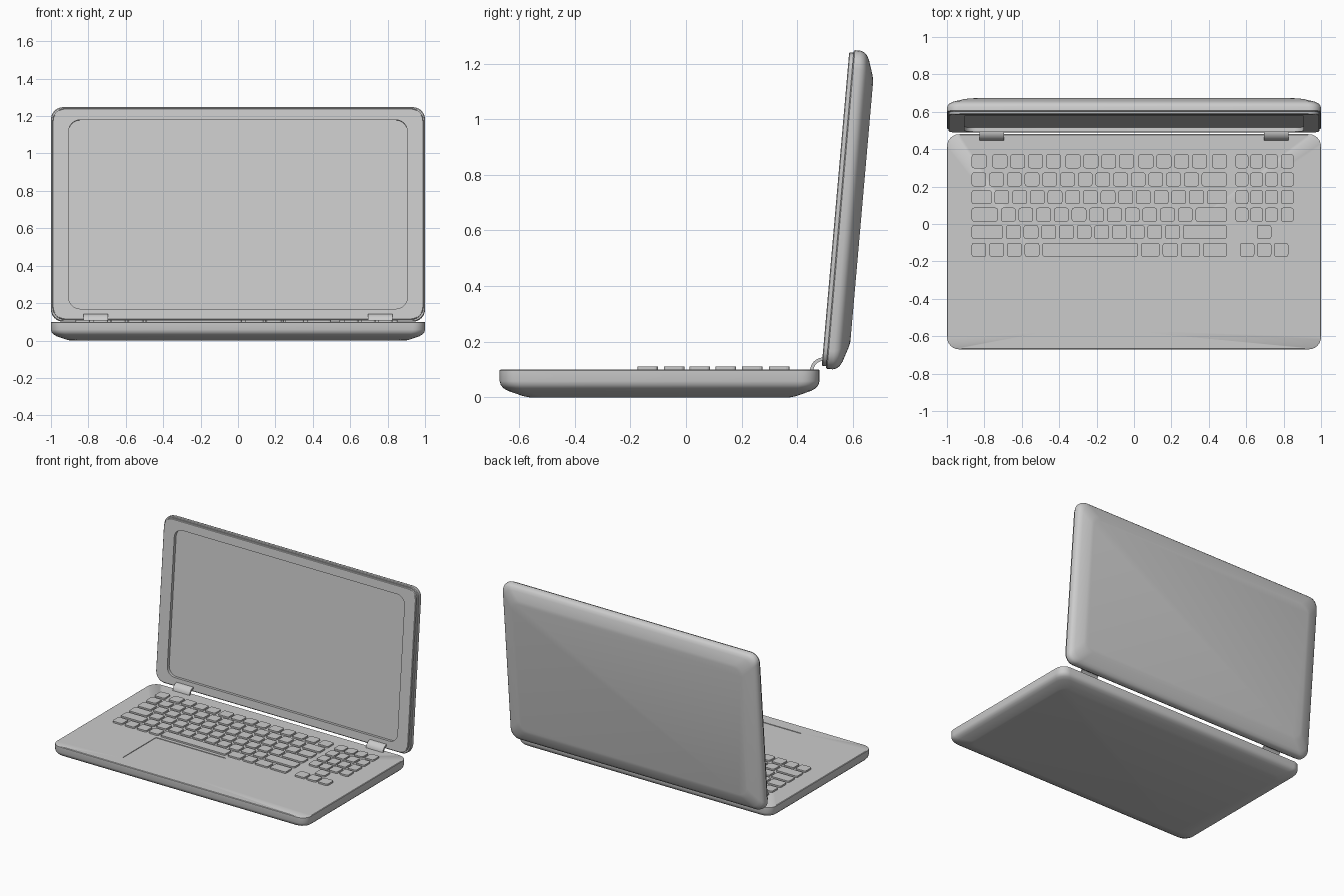
import bpy, bmesh, math
from mathutils import Vector

if "Cube" in bpy.data.objects:
    bpy.data.objects.remove(bpy.data.objects["Cube"])


def rounded_rect(hx, hy, r, z, cx=0, cy=0, seg=6):
    pts = []
    for i, (sx, sy) in enumerate([(1, 1), (-1, 1), (-1, -1), (1, -1)]):
        for k in range(seg + 1):
            a = math.pi / 2 * (i + k / seg)
            pts.append(Vector((cx + sx * (hx - r) + r * math.cos(a),
                               cy + sy * (hy - r) + r * math.sin(a), z)))
    return pts


def loft(bm, rings):
    loops = [[bm.verts.new(p) for p in ring] for ring in rings]
    for a, b in zip(loops, loops[1:]):
        for i in range(len(a)):
            j = (i + 1) % len(a)
            bm.faces.new((a[i], a[j], b[j], b[i]))
    bm.faces.new(loops[0][::-1])
    bm.faces.new(loops[-1])


def finish(bm, name, smooth=True):
    bmesh.ops.recalc_face_normals(bm, faces=bm.faces)
    me = bpy.data.meshes.new(name)
    bm.to_mesh(me)
    bm.free()
    ob = bpy.data.objects.new(name, me)
    bpy.context.collection.objects.link(ob)
    if smooth:
        bpy.ops.object.select_all(action='DESELECT')
        ob.select_set(True)
        bpy.context.view_layer.objects.active = ob
        bpy.ops.object.shade_smooth_by_angle(angle=math.radians(30))
    return ob


HX, HY = 1.0, 0.575
# inset and height of the tapered shell, shared by base and lid
SHELL = [(.105, 0), (.085, .004), (.03, .023), (.013, .033), (.004, .044), (0, .058)]


def shell_rings(profile, scale=1):
    return [rounded_rect(HX - d, HY - d, .065, z * scale) for d, z in profile]


# base with shallow trackpad recess
bm = bmesh.new()
pad = (.275, .19, .01)
loft(bm, shell_rings(SHELL + [(0, .097), (.004, .1)]) + [
    rounded_rect(*pad, .1, -.23, -.295),
    rounded_rect(*pad, .096, -.23, -.295)])
base = finish(bm, "base")
base.location.y = -.095

# lid with stepped bezel and recessed screen
bm = bmesh.new()
screen = (.905, .507, .06)
loft(bm, shell_rings(SHELL + [(0, .079), (.003, .083), (.009, .083),
                              (.009, .097), (.012, .1)], .95) + [
    rounded_rect(*screen, .095, 0, -.002),
    rounded_rect(*screen, .073, 0, -.002)])
lid = finish(bm, "lid")
lid.location = (0, .632, .6685)
lid.rotation_euler.x = math.radians(85)

# keyboard
bm = bmesh.new()
LEFT, RIGHT, GAP, KEY, DEPTH = -.868, .497, .0166, .078, .074
ROWS = [.335, .238, .143, .05, -.043, -.138]


def key(x, w, y):
    loft(bm, [rounded_rect(w / 2, DEPTH / 2, .012, z, x + w / 2, y, 3) for z in (.098, .111)])


def key_row(y, widths):
    x = LEFT
    for w in widths:
        key(x, w, y)
        x += w + GAP
    if RIGHT - x > .02:
        key(x, RIGHT - x, y)


for start, count in [(-.868, 1), (-.757, 4), (-.366, 4), (.024, 4), (.417, 1)]:
    for i in range(count):
        key(start + i * .0955, .08, ROWS[0])
key_row(ROWS[1], [KEY] * 13)
key_row(ROWS[2], [.106] + [KEY] * 12)
key_row(ROWS[3], [.14] + [KEY] * 11)
key_row(ROWS[4], [.167] + [KEY] * 10)
key_row(ROWS[5], [KEY] * 4 + [.51, .1, .08, .103])
# number pad and arrow keys
for y in ROWS[:4]:
    for x in (.543, .622, .701, .785):
        key(x, .068, y)
key(.657, .077, ROWS[4])
for x in (.566, .657, .748):
    key(x, .077, ROWS[5])
finish(bm, "keyboard", smooth=False)

# curved hinge straps
for side, name in ((-1, "hinge_left"), (1, "hinge_right")):
    bm = bmesh.new()
    arc = [math.pi - math.pi / 2 * k / 8 for k in range(9)]
    prof = [(.494 + .048 * math.cos(a), .095 + .048 * math.sin(a)) for a in arc] + [(.505, .143), (.505, .131)]
    prof += [(.494 + .036 * math.cos(a), .095 + .036 * math.sin(a)) for a in reversed(arc)]
    face = bm.faces.new([bm.verts.new((side * .76 - .066, y, z)) for y, z in prof])
    ext = bmesh.ops.extrude_face_region(bm, geom=[face], use_keep_orig=True)
    bmesh.ops.translate(bm, vec=(.132, 0, 0),
                        verts=[v for v in ext["geom"] if isinstance(v, bmesh.types.BMVert)])
    finish(bm, name)
